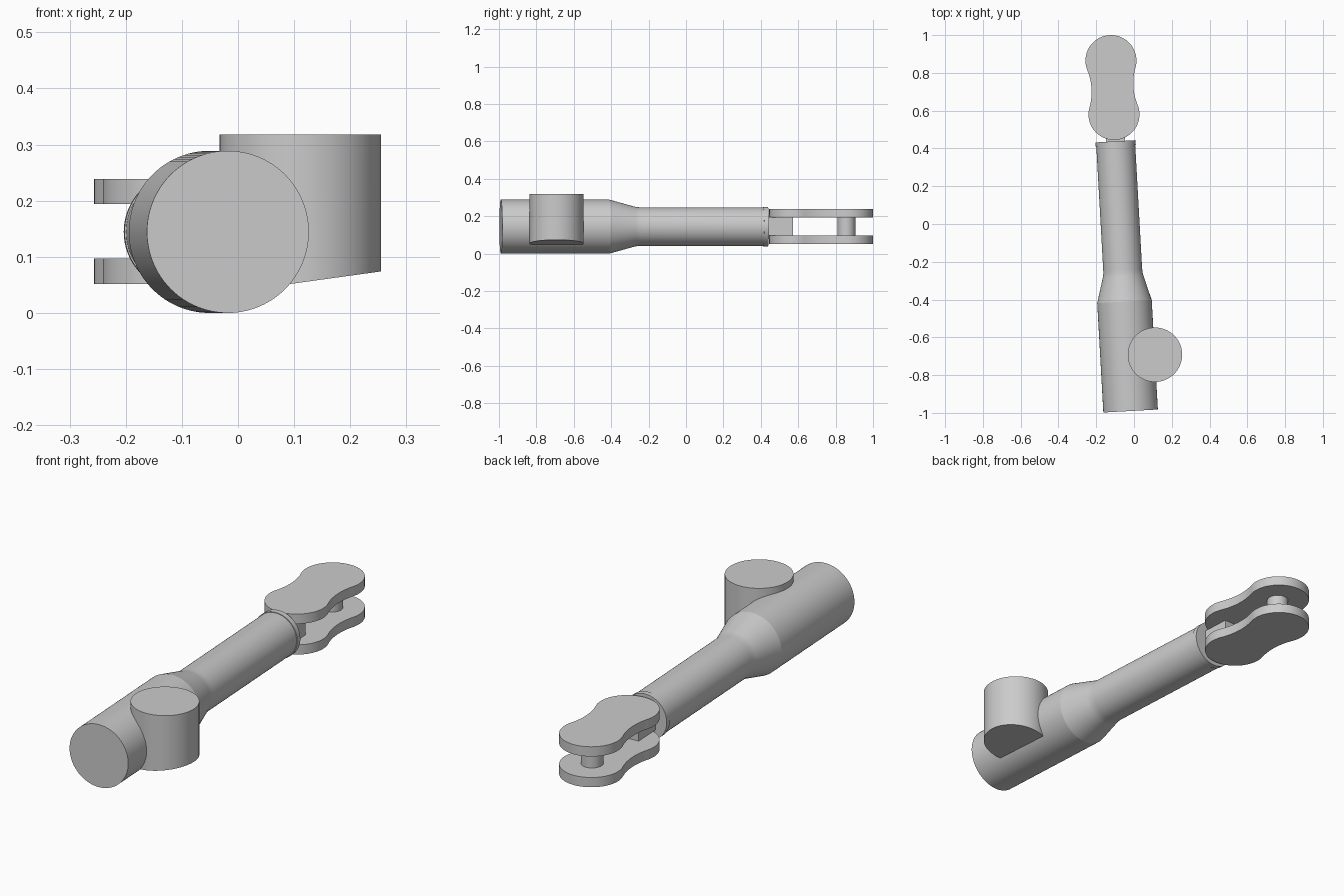
import bpy, bmesh, math
from mathutils import Vector, Matrix

cube = bpy.data.objects.get("Cube")
if cube:
    bpy.data.objects.remove(cube)

grey = bpy.data.materials.new("light grey")
grey.use_nodes = True
colour = (0.6, 0.6, 0.6, 1)
grey.diffuse_color = colour
grey.node_tree.nodes["Principled BSDF"].inputs["Base Color"].default_value = colour

AXIS_Z = 0.1445
TILT = math.radians(3.2)
ALONG = Vector((-math.sin(TILT), math.cos(TILT), 0))
START = Vector((-0.018, -0.99, AXIS_Z))


def finish(name, bm):
    bmesh.ops.recalc_face_normals(bm, faces=bm.faces)
    mesh = bpy.data.meshes.new(name)
    bm.to_mesh(mesh)
    bm.free()
    obj = bpy.data.objects.new(name, mesh)
    bpy.context.collection.objects.link(obj)
    mesh.materials.append(grey)
    bpy.ops.object.select_all(action='DESELECT')
    obj.select_set(True)
    bpy.context.view_layer.objects.active = obj
    bpy.ops.object.shade_smooth_by_angle(angle=math.radians(30))
    return obj


def lathe(name, profile, sides=96):
    """Closed round body along the tilted arm axis; profile is (distance, radius)."""
    bm = bmesh.new()
    side = ALONG.cross(Vector((0, 0, 1)))
    rings = []
    for d, r in profile:
        ring = []
        for i in range(sides):
            a = math.tau * i / sides
            ring.append(bm.verts.new(START + ALONG * d + side * r * math.cos(a)
                                     + Vector((0, 0, r * math.sin(a)))))
        rings.append(ring)
    for low, high in zip(rings, rings[1:]):
        for i in range(sides):
            j = (i + 1) % sides
            bm.faces.new((low[i], low[j], high[j], high[i]))
    bm.faces.new(rings[0])
    bm.faces.new(rings[-1])
    return finish(name, bm)


def prism(name, outline, z0, z1):
    bm = bmesh.new()
    face = bm.faces.new([bm.verts.new((x, y, z0)) for x, y in outline])
    ext = bmesh.ops.extrude_face_region(bm, geom=[face])
    for v in ext["geom"]:
        if isinstance(v, bmesh.types.BMVert):
            v.co.z = z1
    return finish(name, bm)


def circle(centre, r, n=96):
    return [(centre[0] + r * math.cos(math.tau * i / n),
             centre[1] + r * math.sin(math.tau * i / n)) for i in range(n)]


# Main arm: wide sleeve, taper, slim tube and end collar
lathe("arm_sleeve", [(0, 0.1445), (0.58, 0.1445)])
lathe("arm_tube", [(0.58, 0.1445), (0.715, 0.107), (0.73, 0.104), (0.75, 0.103), (1.42, 0.103)])
lathe("arm_collar", [(1.405, 0.106), (1.43, 0.106)])

# Upright side cylinder with a sloping underside
side_post = prism("side_post", circle((0.111, -0.692), 0.144), 0, 0.318)
for v in side_post.data.vertices:
    if v.co.z < 0.1:
        v.co.z = 0.074 + (v.co.x - 0.255) * 0.138

# Waisted link plates: two lobes joined by concave fillets
NEAR, FAR = Vector((-0.106, 0.58)), Vector((-0.122, 0.865))
LOBE, FILLET = 0.135, 0.30
half = (FAR - NEAR).length / 2
reach = math.sqrt((LOBE + FILLET) ** 2 - half ** 2)
turn = math.atan2(half, reach)


def arc(cx, cy, r, a0, a1, n):
    return [(cx + r * math.cos(a0 + (a1 - a0) * i / n),
             cy + r * math.sin(a0 + (a1 - a0) * i / n)) for i in range(n)]


upper_half = arc(0, half, LOBE, -turn, math.pi + turn, 48) \
    + arc(-reach, 0, FILLET, turn, -turn, 20)
outline = upper_half + [(-x, -y) for x, y in upper_half]
direction = FAR - NEAR
spin = Matrix.Rotation(math.atan2(-direction.x, direction.y), 2)
middle = (NEAR + FAR) / 2
outline = [tuple(spin @ Vector(p) + middle) for p in outline]
for name, z0, z1 in (("lower_link_plate", 0.052, 0.097), ("upper_link_plate", 0.194, 0.239)):
    prism(name, outline, z0, z1)

# Pin and neck block between the plates
prism("link_pin", circle((-0.121, 0.858), 0.047, 48), 0.096, 0.195)
left = Vector((ALONG.y, -ALONG.x, 0)) * 0.05
near, far = START + ALONG * 1.42, START + ALONG * 1.562
block = [(p.x, p.y) for p in (near - left, near + left, far + left, far - left)]
prism("neck_block", block, 0.096, 0.195)
